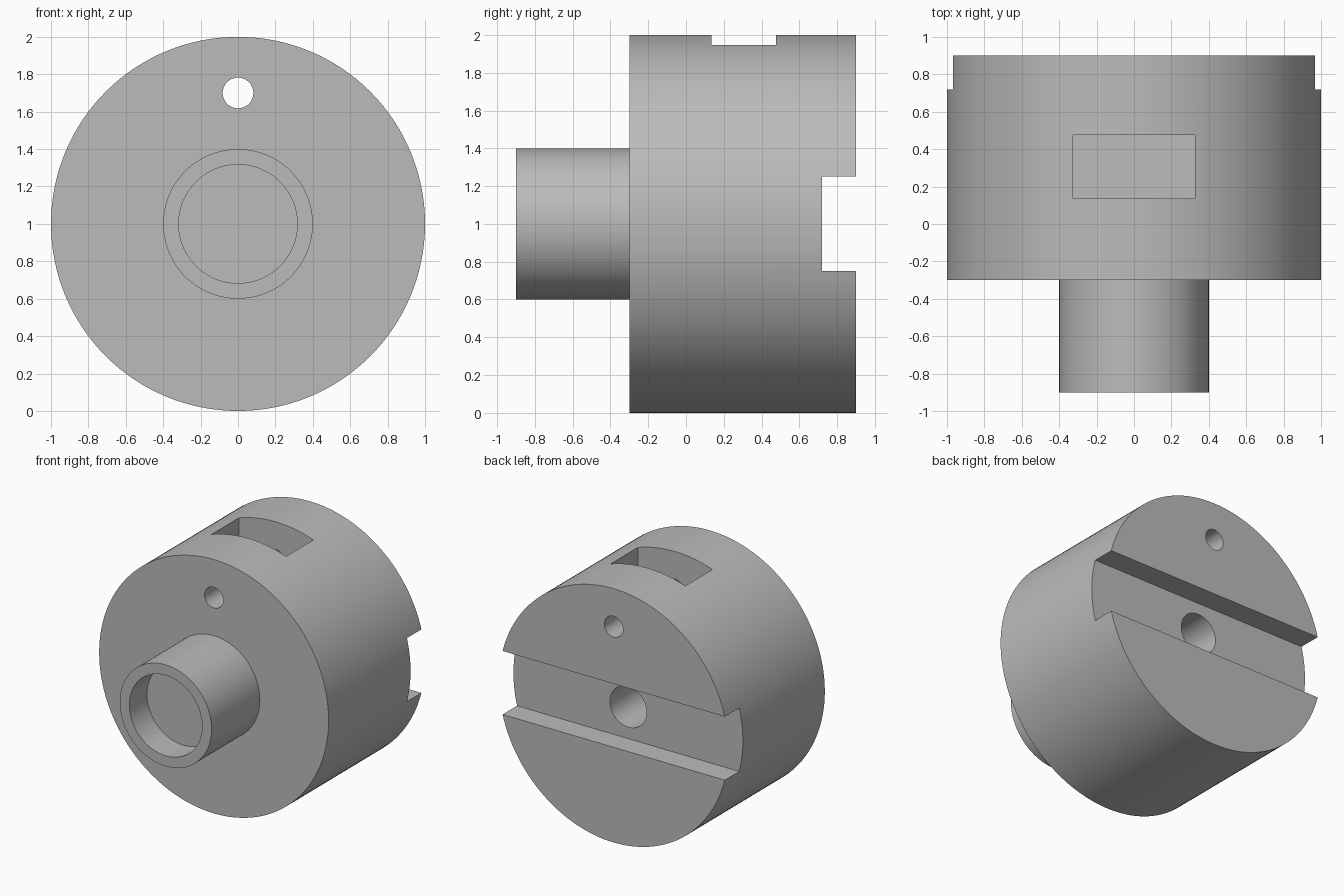
import bpy
import math

cube = bpy.data.objects.get("Cube")
if cube:
    bpy.data.objects.remove(cube, do_unlink=True)

# Single machined-metal colour
steel = bpy.data.materials.new("grey steel")
steel.use_nodes = True
grey = (0.5, 0.5, 0.5, 1)
steel.diffuse_color = grey
steel.node_tree.nodes["Principled BSDF"].inputs["Base Color"].default_value = grey


def cylinder(name, radius, y0, y1, z=1.0, sides=128):
    """Cylinder along y between y0 and y1."""
    bpy.ops.mesh.primitive_cylinder_add(
        vertices=sides, radius=radius, depth=y1 - y0,
        location=(0, (y0 + y1) / 2, z), rotation=(math.pi / 2, 0, 0))
    ob = bpy.context.object
    ob.name = name
    ob.data.materials.append(steel)
    return ob


def box(name, low, high):
    """Box between two opposite corners."""
    bpy.ops.mesh.primitive_cube_add(
        size=1, location=[(a + b) / 2 for a, b in zip(low, high)])
    ob = bpy.context.object
    ob.name = name
    ob.scale = [b - a for a, b in zip(low, high)]
    ob.data.materials.append(steel)
    return ob


def apply_boolean(target, tool, operation):
    """Combine the tool into the target, then remove the tool."""
    tool.hide_render = True
    mod = target.modifiers.new(operation.lower(), "BOOLEAN")
    mod.operation = operation
    mod.solver = "EXACT"
    mod.object = tool
    bpy.context.view_layer.objects.active = target
    bpy.ops.object.modifier_apply(modifier=mod.name)
    bpy.data.objects.remove(tool, do_unlink=True)


# Drum with the front spigot
body = cylinder("coupling_body", 1.0, -0.3, 0.9)
apply_boolean(body, cylinder("spigot", 0.4, -0.9, -0.2), "UNION")

# Front bore, rear bore, through hole, rear cross slot and top pocket
for cutter in (
    cylinder("front_bore", 0.317, -1.0, -0.68),
    cylinder("rear_bore", 0.16, 0.1, 1.0, sides=64),
    cylinder("through_hole", 0.082, -0.5, 1.1, z=1.7, sides=48),
    box("cross_slot", (-1.2, 0.72, 0.75), (1.2, 1.1, 1.25)),
    box("top_pocket", (-0.325, 0.135, 1.58), (0.325, 0.475, 2.2)),
):
    apply_boolean(body, cutter, "DIFFERENCE")

# Smooth round walls with crisp machined edges
bpy.ops.object.select_all(action="DESELECT")
body.select_set(True)
bpy.context.view_layer.objects.active = body
bpy.ops.object.shade_smooth_by_angle(angle=math.radians(30))
